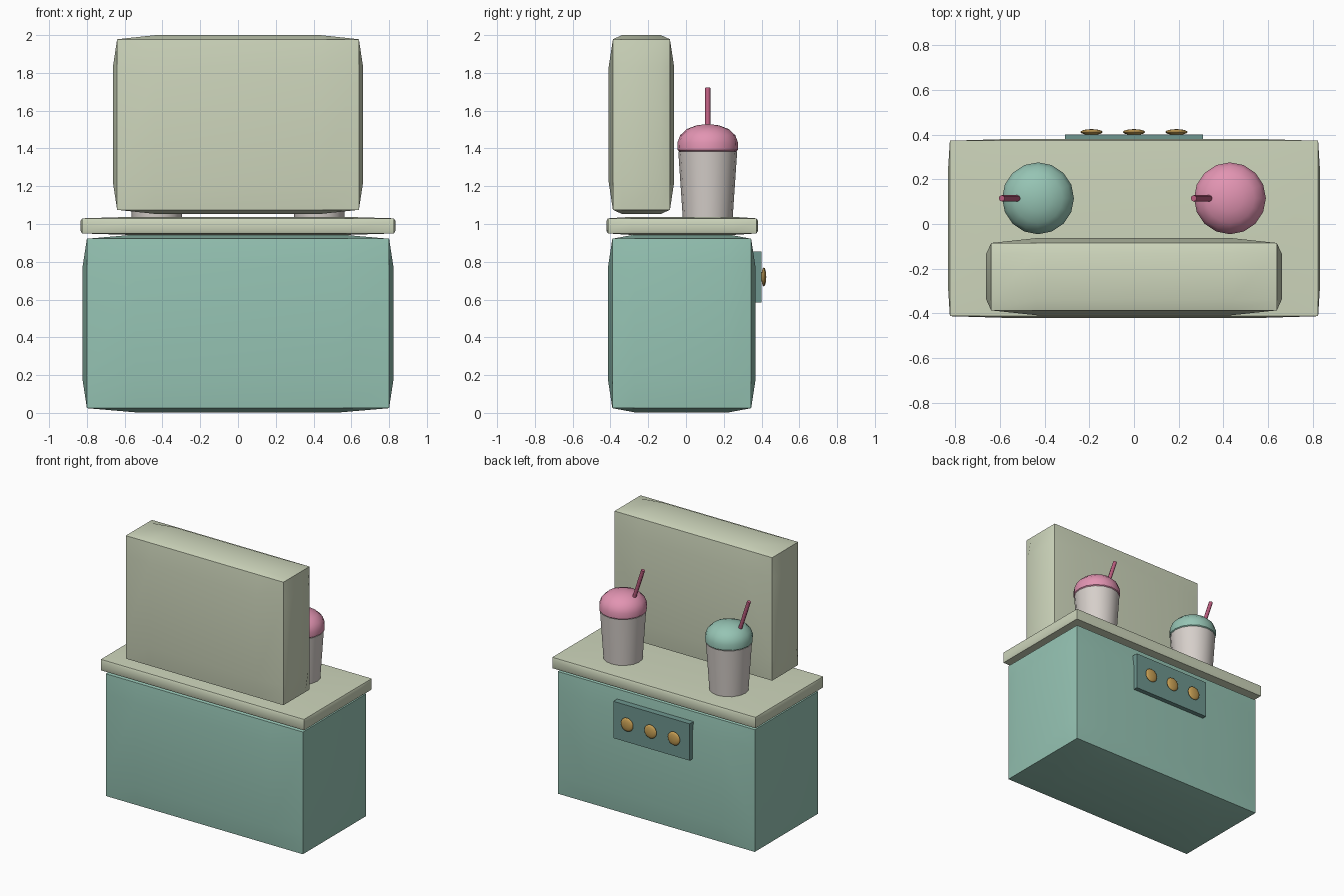
import bpy, bmesh, math
from mathutils import Vector

if "Cube" in bpy.data.objects:
    bpy.data.objects.remove(bpy.data.objects["Cube"])


def material(name, r, g, b):
    def lin(c):
        c /= 255
        return c / 12.92 if c < 0.04045 else ((c + 0.055) / 1.055) ** 2.4
    m = bpy.data.materials.new(name)
    m.diffuse_color = (lin(r), lin(g), lin(b), 1)
    m.use_nodes = True
    m.node_tree.nodes["Principled BSDF"].inputs["Base Color"].default_value = m.diffuse_color
    return m


TEAL = material("teal", 150, 196, 180)
CREAM = material("cream", 206, 214, 188)
PINK = material("pink", 226, 148, 178)
CUP = material("cup_white", 214, 207, 202)
GOLD = material("gold", 200, 160, 85)
SLATE = material("slate_teal", 110, 150, 143)
STRAW = material("straw_pink", 186, 92, 126)


def finish(name, bm, mat, angle=30):
    bmesh.ops.recalc_face_normals(bm, faces=bm.faces)
    mesh = bpy.data.meshes.new(name)
    bm.to_mesh(mesh)
    bm.free()
    mesh.materials.append(mat)
    ob = bpy.data.objects.new(name, mesh)
    bpy.context.collection.objects.link(ob)
    if angle:
        bpy.ops.object.select_all(action='DESELECT')
        ob.select_set(True)
        bpy.context.view_layer.objects.active = ob
        bpy.ops.object.shade_smooth_by_angle(angle=math.radians(angle))
    return ob


def box(name, lo, hi, mat, bulge=0.0):
    """Box with straight corner edges; each face is a 3x3 grid whose middle is pushed out."""
    lo, hi = Vector(lo), Vector(hi)
    bm = bmesh.new()
    steps = (0, 0.16, 0.84, 1) if bulge else (0, 1)
    n = len(steps)
    for axis in range(3):
        u, v = (axis + 1) % 3, (axis + 2) % 3
        for side in (0, 1):
            grid = []
            for i, a in enumerate(steps):
                for j, b in enumerate(steps):
                    p = Vector()
                    p[u] = lo[u] + a * (hi[u] - lo[u])
                    p[v] = lo[v] + b * (hi[v] - lo[v])
                    p[axis] = hi[axis] if side else lo[axis]
                    if 0 < i < n - 1 and 0 < j < n - 1:
                        p[axis] += bulge if side else -bulge
                    grid.append(bm.verts.new(p))
            for i in range(n - 1):
                for j in range(n - 1):
                    k = i * n + j
                    bm.faces.new((grid[k], grid[k + n], grid[k + n + 1], grid[k + 1]))
    bmesh.ops.remove_doubles(bm, verts=bm.verts, dist=1e-5)
    return finish(name, bm, mat, 40 if bulge else 0)


def lathe(name, profile, centre, mat, sides=16, angle=35):
    """Closed revolved shape from (radius, z) points."""
    bm = bmesh.new()
    rings = []
    for r, z in profile:
        count = sides if r > 0 else 1
        rings.append([bm.verts.new((centre[0] + r * math.cos(2 * math.pi * k / sides),
                                    centre[1] + r * math.sin(2 * math.pi * k / sides), z))
                      for k in range(count)])
    for a, b in zip(rings, rings[1:]):
        for k in range(sides):
            q = [a[k % len(a)], a[(k + 1) % len(a)], b[(k + 1) % len(b)], b[k % len(b)]]
            bm.faces.new(list(dict.fromkeys(q)))
    return finish(name, bm, mat, angle)


# Cabinet, counter and back cushion
box("cabinet", (-0.80, -0.39, 0.025), (0.80, 0.345, 0.922), TEAL, 0.022)
box("counter", (-0.825, -0.413, 0.95), (0.825, 0.373, 1.03), CREAM, 0.008)
box("back_cushion", (-0.64, -0.387, 1.075), (0.64, -0.085, 1.978), CREAM, 0.022)

# Control panel with three knobs on the back
box("control_panel", (-0.31, 0.35, 0.585), (0.31, 0.40, 0.855), SLATE)
for i in range(3):
    bm = bmesh.new()
    bmesh.ops.create_uvsphere(bm, u_segments=16, v_segments=8, radius=1)
    for vert in bm.verts:
        x, y, z = vert.co
        vert.co = (0.05 * x + 0.19 * (i - 1), 0.412 + 0.013 * z, 0.72 + 0.05 * y)
    finish("knob", bm, GOLD, 60)

# Two cups with domed lids and tilted straws
for cx, lid_mat in ((-0.43, TEAL), (0.43, PINK)):
    c = (cx, 0.115)
    lathe("cup", [(0, 1.03), (0.132, 1.03), (0.156, 1.385), (0, 1.385)], c, CUP)
    lathe("lid", [(0, 1.383), (0.15, 1.383), (0.16, 1.392), (0.161, 1.43), (0.146, 1.47),
                  (0.11, 1.503), (0.06, 1.522), (0, 1.53)], c, lid_mat)
    straw = lathe("straw", [(0, -0.15), (0.014, -0.15), (0.014, 0.15), (0, 0.15)],
                  (0, 0), STRAW, 8, 50)
    straw.location = (cx - 0.115, 0.115, 1.577)
    straw.rotation_euler = (0, -math.atan2(0.08, 0.24), 0)
